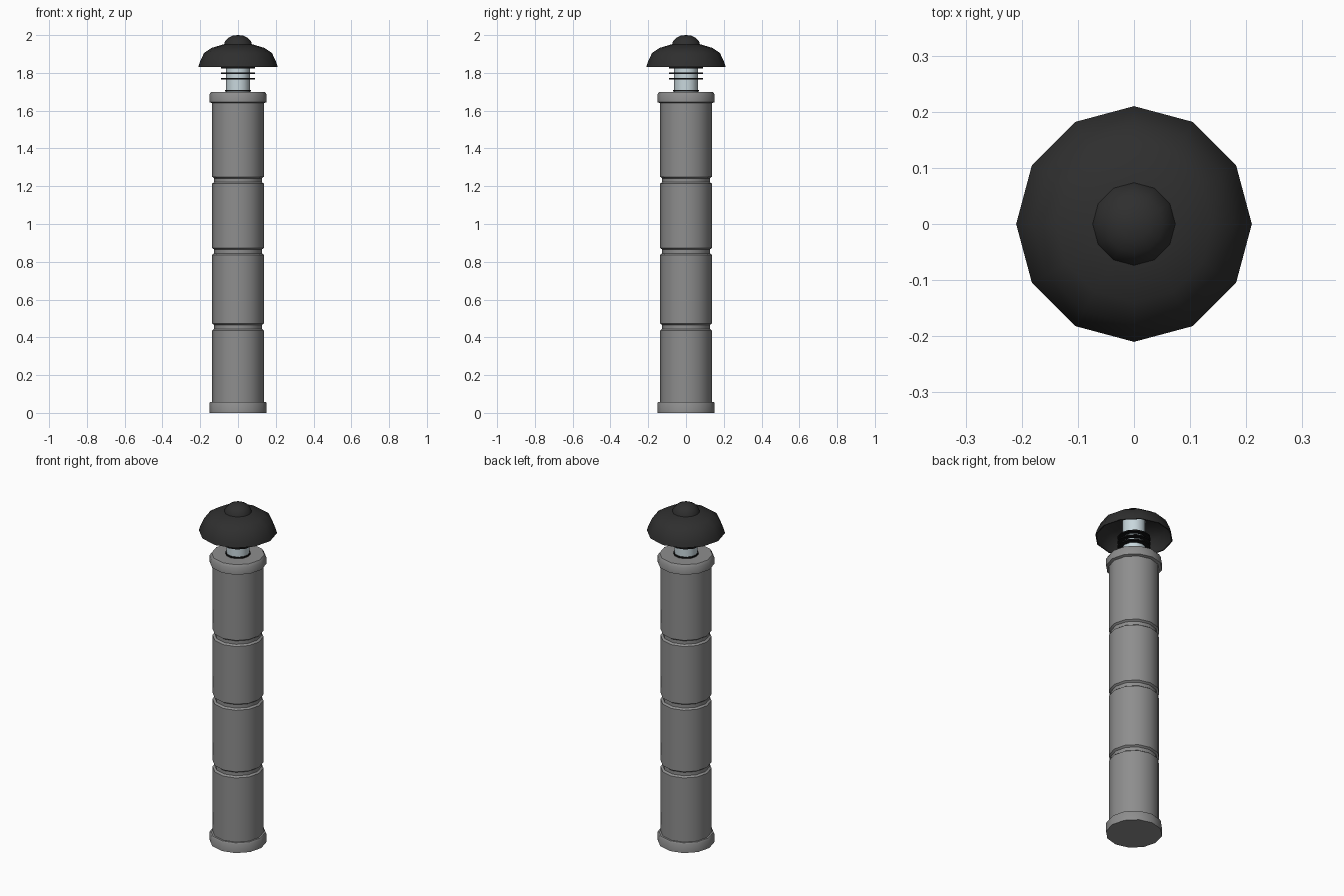
import bpy
import bmesh
import math

SIDES = 12

cube = bpy.data.objects.get("Cube")
if cube:
    bpy.data.objects.remove(cube, do_unlink=True)


def make_material(name, color):
    mat = bpy.data.materials.new(name)
    mat.use_nodes = True
    mat.diffuse_color = (*color, 1)
    mat.node_tree.nodes["Principled BSDF"].inputs["Base Color"].default_value = (*color, 1)
    return mat


grey = make_material("stone grey", (0.27, 0.27, 0.27))
charcoal = make_material("charcoal", (0.028, 0.028, 0.028))
black = make_material("black", (0.006, 0.006, 0.006))
steel = make_material("pale steel", (0.58, 0.68, 0.72))


def lathe(name, profile, mat, closed=False, angle=40):
    """Revolve (radius, height) points around the z axis."""
    bm = bmesh.new()
    rings = []
    for r, z in profile:
        if r == 0:
            rings.append([bm.verts.new((0, 0, z))] * SIDES)
        else:
            turns = [math.tau * i / SIDES for i in range(SIDES)]
            rings.append([bm.verts.new((r * math.cos(a), r * math.sin(a), z)) for a in turns])
    pairs = list(zip(rings, rings[1:]))
    if closed:
        pairs.append((rings[-1], rings[0]))
    for low, high in pairs:
        for i in range(SIDES):
            j = (i + 1) % SIDES
            corners = dict.fromkeys((low[i], low[j], high[j], high[i]))
            bm.faces.new(list(corners))
    bmesh.ops.recalc_face_normals(bm, faces=bm.faces)
    mesh = bpy.data.meshes.new(name)
    bm.to_mesh(mesh)
    bm.free()
    mesh.materials.append(mat)
    obj = bpy.data.objects.new(name, mesh)
    bpy.context.collection.objects.link(obj)
    bpy.ops.object.select_all(action="DESELECT")
    obj.select_set(True)
    bpy.context.view_layer.objects.active = obj
    bpy.ops.object.shade_smooth_by_angle(angle=math.radians(angle))
    return obj


# Post with foot, three grooves and collar
body, groove = 0.137, 0.126
post = [(0, 0), (0.152, 0), (0.152, 0.05), (0.147, 0.058), (body, 0.058)]
for z in (0.455, 0.855, 1.232):
    post += [(body, z - 0.018), (groove, z - 0.010), (groove, z + 0.010), (body, z + 0.018)]
post += [(body, 1.64), (0.152, 1.645), (0.152, 1.685), (0.142, 1.70), (0, 1.70)]
lathe("post", post, grey)

# Neck, running up inside the hollow cap
lathe("neck", [(0, 1.69), (0.063, 1.69), (0.063, 1.93), (0, 1.93)], steel)

# Thin rings around the neck
for i, (z, r) in enumerate([(1.705, 0.068), (1.77, 0.09), (1.798, 0.09), (1.826, 0.09)]):
    h = 0.004
    lathe(f"neck_ring_{i + 1}", [(0.06, z - h), (r, z - h), (r, z + h), (0.06, z + h)],
          black, closed=True)

# Hollow mushroom cap
lathe("cap", [(0, 1.955), (0.08, 1.95), (0.14, 1.932), (0.18, 1.905), (0.203, 1.855),
              (0.21, 1.83), (0.204, 1.83), (0.197, 1.855), (0.174, 1.899), (0.136, 1.924),
              (0.08, 1.941), (0, 1.945)], charcoal, angle=50)

# Domed knob on top of the cap
lathe("cap_knob", [(0, 1.945), (0.075, 1.945), (0.07, 1.965), (0.052, 1.985),
                   (0.028, 1.997), (0, 2.0)], charcoal, angle=50)
